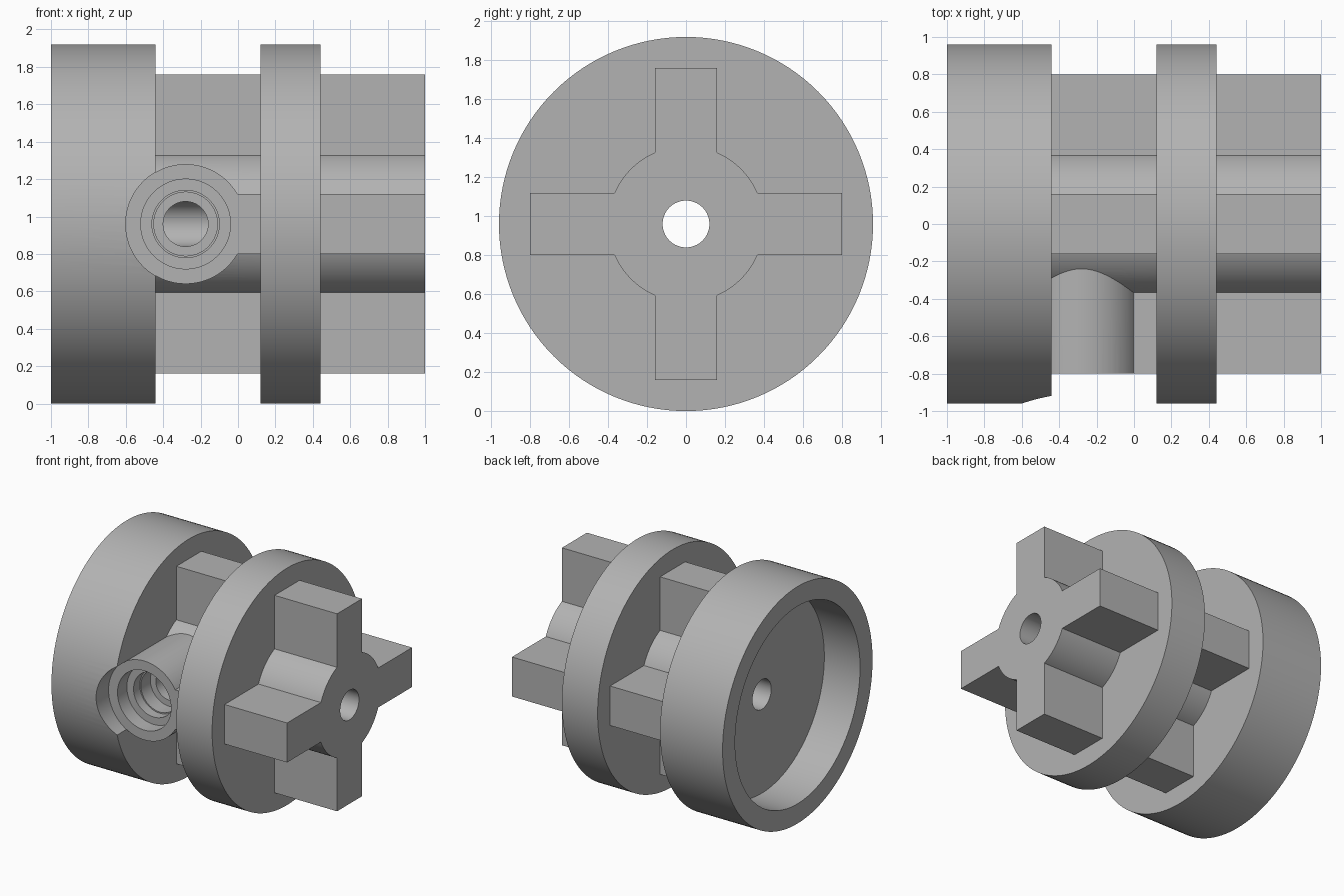
import bpy, bmesh, math
from mathutils import Matrix

AXIS_Z = 0.96
SEGMENTS = 128

cube = bpy.data.objects.get("Cube")
if cube:
    bpy.data.objects.remove(cube, do_unlink=True)

grey = bpy.data.materials.new("plain_grey")
grey.use_nodes = True
colour = (0.45, 0.45, 0.45, 1)
grey.diffuse_color = colour
grey.node_tree.nodes["Principled BSDF"].inputs["Base Color"].default_value = colour


def finish(name, bm):
    bmesh.ops.recalc_face_normals(bm, faces=bm.faces)
    mesh = bpy.data.meshes.new(name)
    bm.to_mesh(mesh)
    bm.free()
    mesh.materials.append(grey)
    obj = bpy.data.objects.new(name, mesh)
    bpy.context.collection.objects.link(obj)
    return obj


def lathe(name, profile, matrix, closed=False):
    """Revolve (position, radius) points about the local x axis."""
    bm = bmesh.new()
    rings = []
    for x, r in profile:
        angles = [math.tau * i / SEGMENTS for i in range(SEGMENTS)]
        rings.append([bm.verts.new((x, r * math.cos(a), r * math.sin(a))) for a in angles])
    pairs = list(zip(rings, rings[1:]))
    if closed:
        pairs.append((rings[-1], rings[0]))
    else:
        bm.faces.new(rings[0])
        bm.faces.new(rings[-1])
    for a, b in pairs:
        for i in range(SEGMENTS):
            j = (i + 1) % SEGMENTS
            bm.faces.new((a[i], a[j], b[j], b[i]))
    bm.transform(matrix)
    return finish(name, bm)


def box(name, x0, x1, half_y, half_z):
    bm = bmesh.new()
    bmesh.ops.create_cube(bm, size=1)
    bm.transform(Matrix.Translation(((x0 + x1) / 2, 0, AXIS_Z))
                 @ Matrix.Diagonal((x1 - x0, 2 * half_y, 2 * half_z, 1)))
    return finish(name, bm)


def combine(target, tool, operation):
    mod = target.modifiers.new(operation.lower(), "BOOLEAN")
    mod.operation = operation
    mod.solver = "EXACT"
    mod.object = tool
    bpy.context.view_layer.objects.active = target
    bpy.ops.object.modifier_apply(modifier=mod.name)
    bpy.data.objects.remove(tool, do_unlink=True)


main_axis = Matrix.Translation((0, 0, AXIS_Z))
port_axis = Matrix.Translation((-0.28, 0, AXIS_Z)) @ Matrix.Rotation(math.pi / 2, 4, "Z")

# Core with two flanges, hollow end cup and through bore
body = lathe("flanged_spool", [
    (1, 0.12), (1, 0.4), (0.44, 0.4), (0.44, 0.96), (0.12, 0.96), (0.12, 0.4),
    (-0.44, 0.4), (-0.44, 0.96), (-1, 0.96), (-1, 0.8), (-0.68, 0.8), (-0.68, 0.12),
], main_axis, closed=True)

# Cross-shaped fins, kept clear of the central bore
fins = box("upright_fins", -0.5, 1, 0.16, 0.8)
combine(fins, box("level_fins", -0.5, 1, 0.8, 0.16), "UNION")
combine(body, fins, "UNION")

# Side port boss, then its clearance notch and stepped bore
combine(body, lathe("port_boss", [(-0.9, 0.32), (0, 0.32)], port_axis), "UNION")
combine(body, lathe("port_cutter", [
    (-1.1, 0.3203), (-0.8, 0.3203), (-0.8, 0.24), (-0.68, 0.24), (-0.68, 0.18),
    (-0.6, 0.18), (-0.6, 0.17), (-0.48, 0.17), (-0.48, 0.12), (0, 0.12),
], port_axis), "DIFFERENCE")

# Reopen the central bore through the fins and boss
combine(body, lathe("bore_cutter", [(-0.8, 0.12), (1.1, 0.12)], main_axis), "DIFFERENCE")

bpy.ops.object.select_all(action="DESELECT")
body.select_set(True)
bpy.context.view_layer.objects.active = body
bpy.ops.object.shade_smooth_by_angle(angle=math.radians(30))
